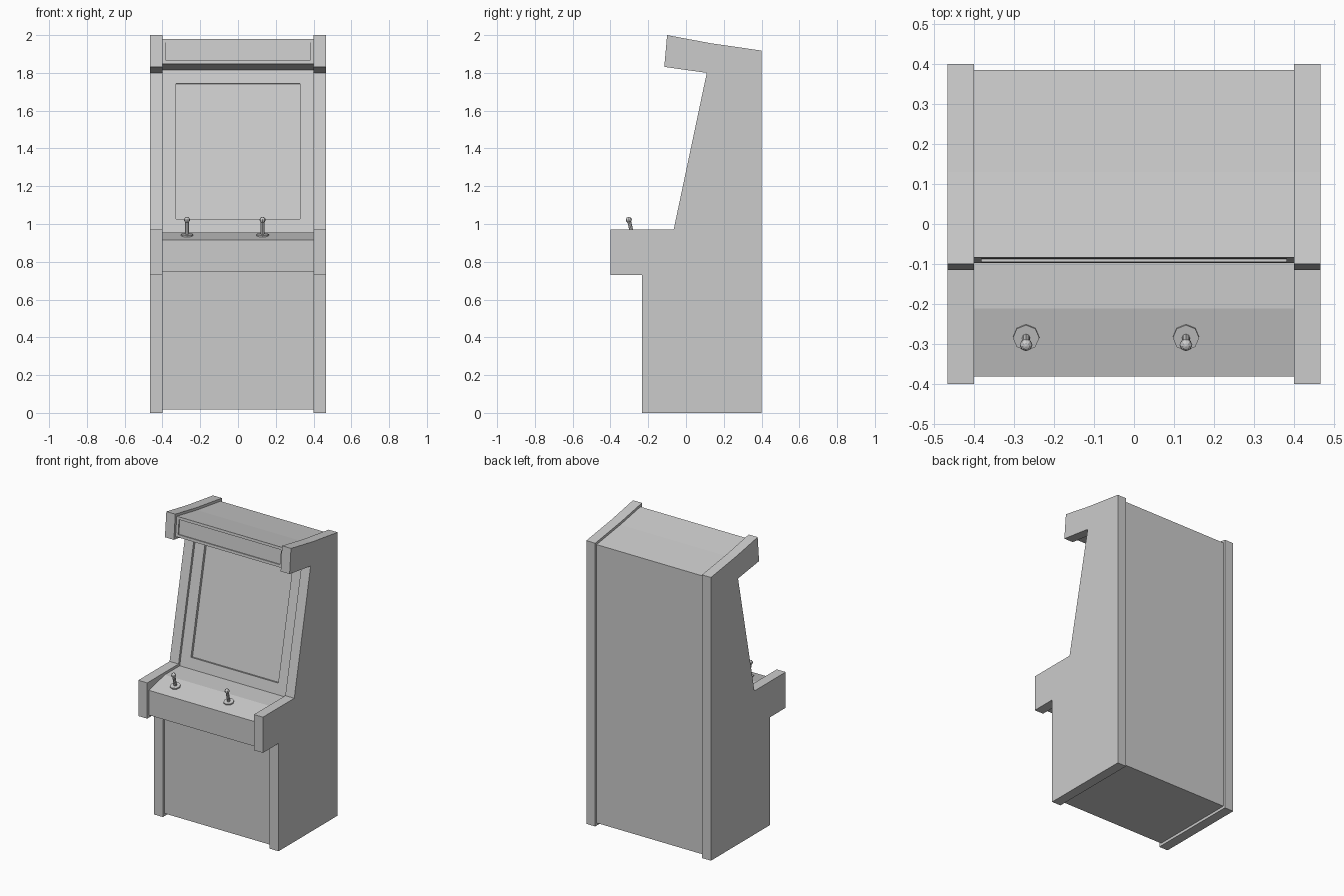
import bpy, bmesh, math
from mathutils import Matrix, Vector

if "Cube" in bpy.data.objects:
    bpy.data.objects.remove(bpy.data.objects["Cube"])


def finish(bm, name):
    bmesh.ops.recalc_face_normals(bm, faces=bm.faces)
    me = bpy.data.meshes.new(name)
    bm.to_mesh(me)
    bm.free()
    ob = bpy.data.objects.new(name, me)
    bpy.context.collection.objects.link(ob)
    return ob


def prism(profile, x0, x1):
    """Extrude a (y, z) profile from x0 to x1."""
    bm = bmesh.new()
    face = bm.faces.new([bm.verts.new((x0, y, z)) for y, z in profile])
    ext = bmesh.ops.extrude_face_region(bm, geom=[face])
    verts = [v for v in ext["geom"] if isinstance(v, bmesh.types.BMVert)]
    bmesh.ops.translate(bm, verts=verts, vec=(x1 - x0, 0, 0))
    bmesh.ops.recalc_face_normals(bm, faces=bm.faces)
    return bm


def recess(bm, center, margin, depth):
    """Sink a framed panel into the face nearest to center."""
    face = min(bm.faces, key=lambda f: (f.calc_center_median() - Vector(center)).length)
    bmesh.ops.inset_region(bm, faces=[face], thickness=margin, use_even_offset=True)
    bmesh.ops.inset_region(bm, faces=[face], thickness=0, depth=-depth)


# Side panels
side = [(0.40, 0), (0.40, 1.918), (0.13, 1.957), (-0.10, 2.0), (-0.115, 1.832),
        (0.11, 1.80), (-0.065, 0.972), (-0.40, 0.972), (-0.40, 0.73),
        (-0.233, 0.73), (-0.233, 0)]
for name, s in (("left_side_panel", -1), ("right_side_panel", 1)):
    finish(prism(side, s * 0.40, s * 0.467), name)

# Cabinet body, set in slightly from the side panels
body = [(0.385, 0.018), (0.385, 1.903), (0.13, 1.94), (-0.084, 1.98), (-0.097, 1.847),
        (0.130, 1.815), (-0.052, 0.955), (-0.212, 0.955), (-0.382, 0.915),
        (-0.382, 0.747), (-0.216, 0.747), (-0.216, 0.018)]
bm = prism(body, -0.40, 0.40)
recess(bm, (0, 0.039, 1.385), 0.073, 0.018)   # screen
recess(bm, (0, -0.09, 1.913), 0.018, 0.008)   # header panel
finish(bm, "cabinet_body")

# Joysticks, standing square to the sloped control panel
tilt = math.atan2(0.04, 0.17)
for name, x in (("left_joystick", -0.27), ("right_joystick", 0.13)):
    bm = bmesh.new()
    for r, h, z in ((0.033, 0.012, 0.003), (0.010, 0.085, 0.04)):
        bmesh.ops.create_cone(bm, cap_ends=True, segments=8, radius1=r, radius2=r,
                              depth=h, matrix=Matrix.Translation((0, 0, z)))
    bmesh.ops.create_uvsphere(bm, u_segments=8, v_segments=6, radius=0.016,
                              matrix=Matrix.Translation((0, 0, 0.086)))
    bm.transform(Matrix.Translation((x, -0.283, 0.938)) @ Matrix.Rotation(tilt, 4, 'X'))
    finish(bm, name)
